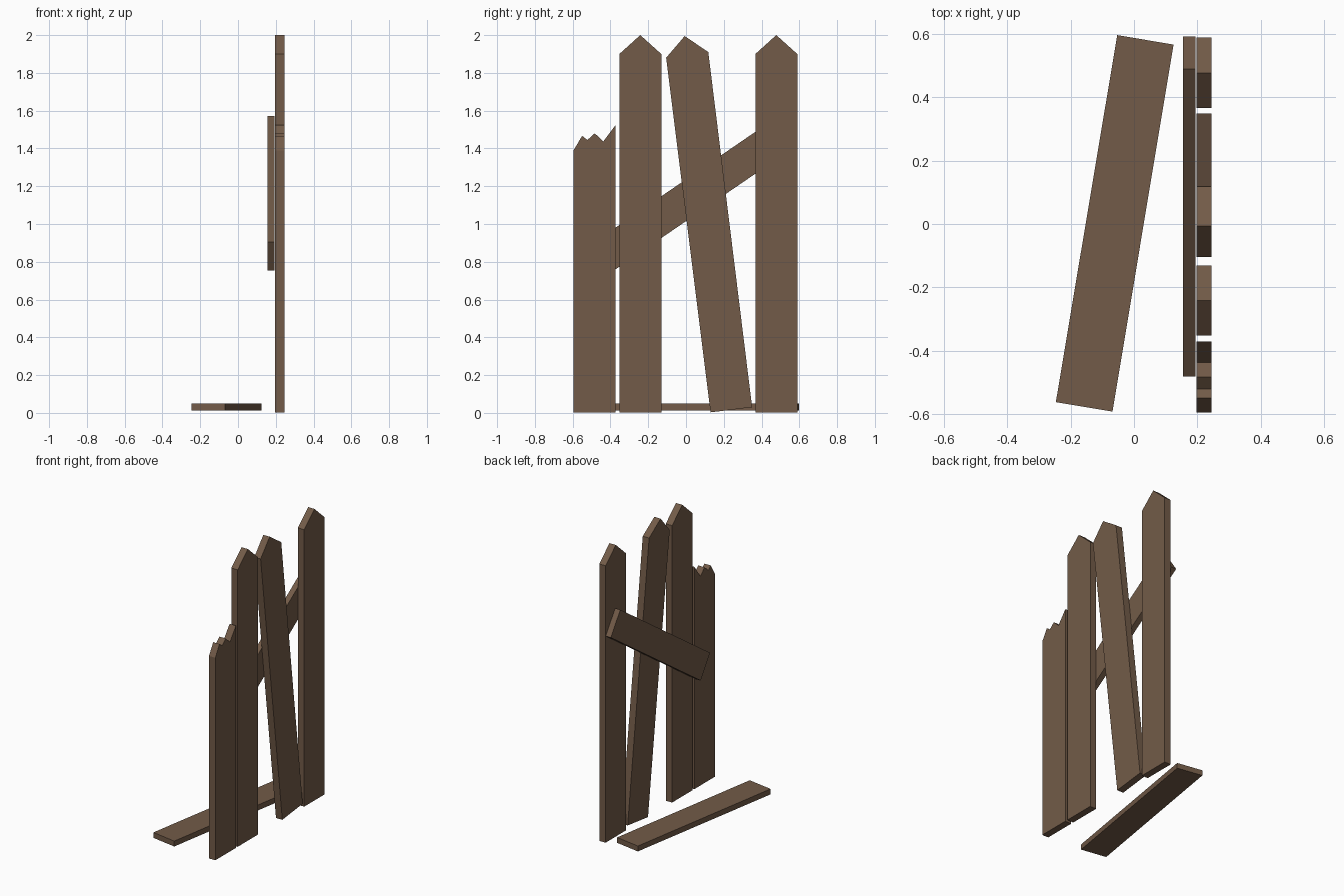
import bpy, bmesh
from mathutils import Vector

if "Cube" in bpy.data.objects:
    bpy.data.objects.remove(bpy.data.objects["Cube"])

wood = bpy.data.materials.new("weathered_wood")
wood.diffuse_color = (0.17, 0.105, 0.065, 1)
wood.use_nodes = True
wood.node_tree.nodes["Principled BSDF"].inputs["Base Color"].default_value = wood.diffuse_color


def board(name, outline, depth):
    """Extrude a flat outline of 3D points along the depth vector."""
    bm = bmesh.new()
    face = bm.faces.new([bm.verts.new(p) for p in outline])
    ext = bmesh.ops.extrude_face_region(bm, geom=[face])
    moved = [v for v in ext["geom"] if isinstance(v, bmesh.types.BMVert)]
    bmesh.ops.translate(bm, verts=moved, vec=Vector(depth))
    bmesh.ops.recalc_face_normals(bm, faces=bm.faces)
    mesh = bpy.data.meshes.new(name)
    bm.to_mesh(mesh)
    bm.free()
    mesh.materials.append(wood)
    obj = bpy.data.objects.new(name, mesh)
    bpy.context.collection.objects.link(obj)
    return obj


def upright(name, profile, x0, x1):
    """Board whose face lies in the YZ plane."""
    return board(name, [(x0, y, z) for y, z in profile], (x1 - x0, 0, 0))


X0, X1 = 0.197, 0.245   # picket thickness
W = 0.222               # picket width

# two straight pointed pickets
for name, y in (("picket_middle", -0.353), ("picket_end", 0.367)):
    upright(name, [(y, 0.003), (y + W, 0.003), (y + W, 1.9),
                   (y + W / 2, 2.0), (y, 1.9)], X0, X1)

# pointed picket that has slipped and leans
upright("picket_leaning", [(0.13, 0.003), (0.35, 0.03), (0.118, 1.91),
                           (-0.007, 1.995), (-0.105, 1.88)], X0, X1)

# snapped picket with jagged top
upright("picket_broken", [(-0.595, 0.003), (-0.372, 0.003), (-0.372, 1.525),
                          (-0.438, 1.437), (-0.483, 1.48), (-0.522, 1.445),
                          (-0.55, 1.467), (-0.595, 1.39)], X0, X1)

# slanted rail behind the pickets
upright("cross_rail", [(-0.38, 0.755), (0.592, 1.42),
                       (0.49, 1.572), (-0.482, 0.906)], 0.155, 0.194)

# fallen plank lying on the ground
board("fallen_plank", [(-0.247, -0.563, 0.013), (-0.068, -0.593, 0.013),
                       (0.125, 0.567, 0.013), (-0.053, 0.597, 0.013)],
      (0, 0, 0.037))
